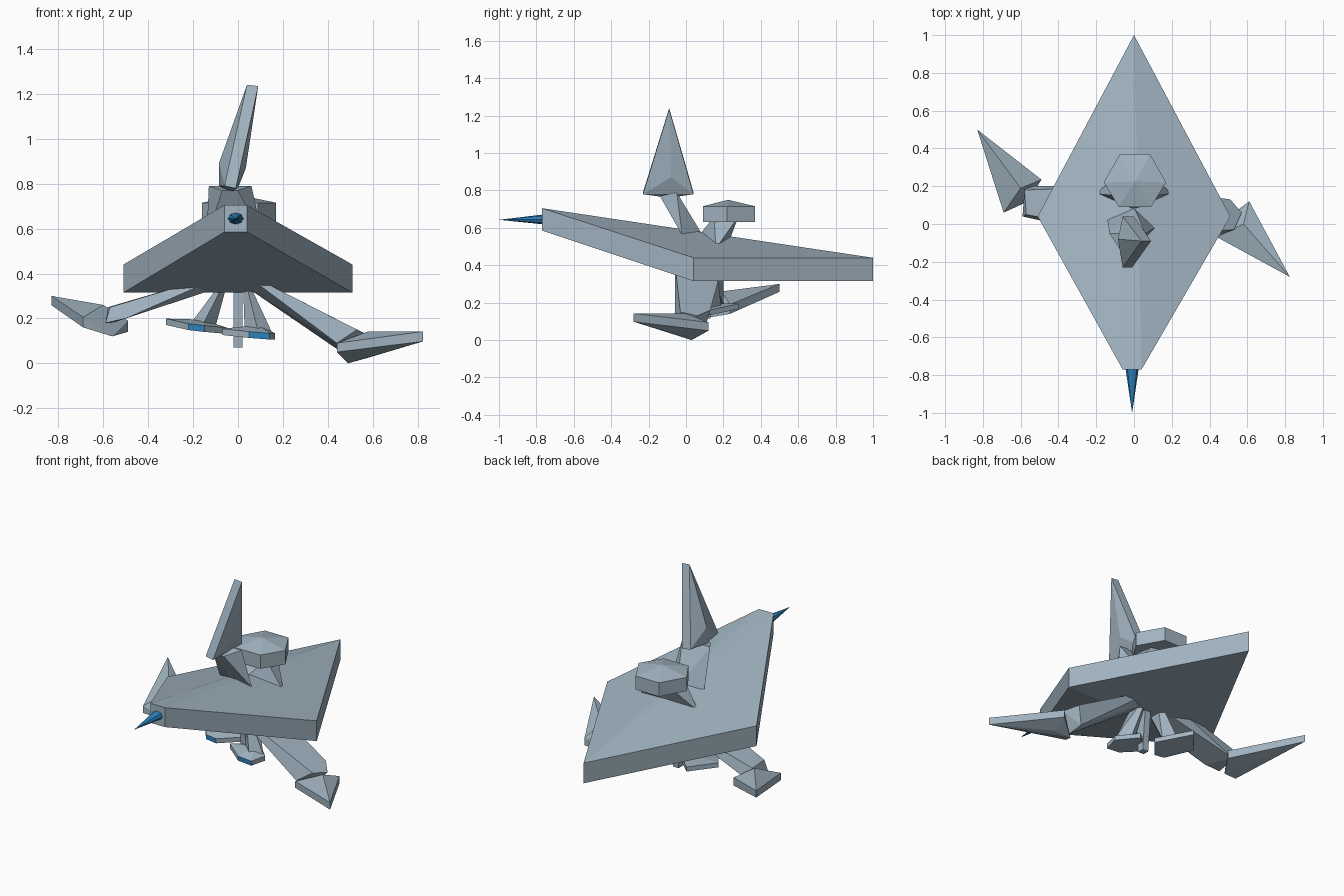
import bpy, bmesh, math
from mathutils import Vector


def material(name, rgb):
    m = bpy.data.materials.new(name)
    m.diffuse_color = (*rgb, 1)
    return m


GREY = material("pale_blue_grey", (0.36, 0.46, 0.54))
BLUE = material("bright_blue", (0.025, 0.22, 0.50))


def finish(name, bm, mats):
    bmesh.ops.recalc_face_normals(bm, faces=bm.faces[:])
    me = bpy.data.meshes.new(name)
    bm.to_mesh(me)
    bm.free()
    for m in mats:
        me.materials.append(m)
    ob = bpy.data.objects.new(name, me)
    bpy.context.collection.objects.link(ob)
    return ob


def hull(name, points, blue_front=False):
    """Faceted solid wrapped round a few corner points."""
    bm = bmesh.new()
    verts = [bm.verts.new(p) for p in points]
    res = bmesh.ops.convex_hull(bm, input=verts)
    junk = {v for v in res["geom_interior"] + res["geom_unused"]
            if isinstance(v, bmesh.types.BMVert)}
    if junk:
        bmesh.ops.delete(bm, geom=list(junk), context='VERTS')
    bmesh.ops.recalc_face_normals(bm, faces=bm.faces[:])
    if blue_front:
        for f in bm.faces:
            f.material_index = 1 if f.normal.y < -0.85 else 0
    return finish(name, bm, [GREY, BLUE])


def column(x, y, low, high):
    """Vertical pair of points, the thin rim of a plate."""
    return [(x, y, low), (x, y, high)]


# Kite-shaped body, sloping from the raised nose to the wing tips and tail
hull("body", column(-0.06, -0.77, 0.585, 0.705) + column(0.04, -0.77, 0.585, 0.705)
     + column(-0.51, 0.04, 0.315, 0.44) + column(0.51, 0.04, 0.315, 0.44)
     + column(0, 1.0, 0.315, 0.44))

# Nose spike
bm = bmesh.new()
ring = [bm.verts.new((-0.01 + 0.035 * math.cos(i * math.pi / 4), -0.765,
                      0.645 + 0.026 * math.sin(i * math.pi / 4))) for i in range(8)]
tip = bm.verts.new((-0.01, -1.0, 0.643))
for i in range(8):
    bm.faces.new((ring[i], ring[(i + 1) % 8], tip))
bm.faces.new(ring)
finish("nose_spike", bm, [BLUE])

# Upper arm and tall fin
hull("fin_arm", [(-0.14, 0.02, 0.56), (0.11, -0.02, 0.56), (0.0, 0.09, 0.56), (-0.02, -0.02, 0.56),
                 (-0.13, -0.05, 0.79), (0.06, -0.05, 0.79),
                 (-0.07, -0.14, 0.77), (0.0, -0.14, 0.77)])
hull("fin", [(-0.06, -0.23, 0.79), (-0.01, -0.23, 0.78),
             (-0.06, 0.04, 0.79), (0.0, 0.04, 0.78),
             (-0.085, -0.08, 0.89), (0.035, -0.08, 0.87),
             (-0.085, -0.08, 0.79), (-0.03, -0.09, 0.76),
             (0.04, -0.09, 1.24), (0.09, -0.09, 1.235)])

# Rear pod on a flared stem
hull("pod_stem", [(-0.2, 0.16, 0.49), (0.2, 0.16, 0.49), (0, 0.07, 0.56), (0, 0.22, 0.5),
                  (-0.09, 0.15, 0.66), (0.09, 0.15, 0.66), (-0.07, 0.28, 0.66), (0.07, 0.28, 0.66)])
pod = [(0.005, 0.225, 0.75)]
for x, y in [(0.085, 0.37), (0.17, 0.22), (0.09, 0.09)]:
    pod += column(x, y, 0.63, 0.715) + column(-x + 0.01, y, 0.63, 0.715)
hull("pod", pod)

# Splayed side legs, widening from the hip to the foot
hip = [(0, -0.06, 0.42), (0, 0.2, 0.42), (0, 0.03, 0.365), (0, 0.14, 0.365)]
hull("right_leg", hip + [(0.51, 0.13, 0.16), (0.57, 0.06, 0.13), (0.53, -0.03, 0.15),
                         (0.44, -0.06, 0.09), (0.49, 0.02, 0.03), (0.47, 0.1, 0.06)])
hull("left_leg", hip + [(-0.57, 0.05, 0.25), (-0.58, 0.18, 0.25),
                        (-0.59, 0.04, 0.18), (-0.5, 0.02, 0.2), (-0.56, 0.2, 0.18)])

# Pointed feet
hull("right_foot", column(0.825, -0.28, 0.098, 0.142) + column(0.44, -0.07, 0.05, 0.09)
     + column(0.61, 0.12, 0.05, 0.095)
     + [(0.49, 0.03, 0.0), (0.58, 0.0, 0.025), (0.58, 0.0, 0.142)])
hull("left_foot", column(-0.83, 0.5, 0.258, 0.3) + column(-0.69, 0.06, 0.16, 0.205)
     + column(-0.49, 0.235, 0.14, 0.19)
     + [(-0.56, 0.12, 0.12), (-0.6, 0.19, 0.26)])


# Small claws under the belly, with a blue front rim
def claw(side, hip_x, ankle, outline):
    x, y, z = ankle
    hull(side + "_claw_leg", [(hip_x, 0.04, 0.42), (hip_x, 0.16, 0.42),
                              (x - 0.06, y, z), (x + 0.06, y, z),
                              (x, y - 0.05, z), (x, y + 0.06, z)])
    pts = [(x, y, z + 0.03)]
    for px, py, pz in outline:
        pts += column(px, py, pz - 0.014, pz + 0.014)
    hull(side + "_claw_foot", pts, True)


claw("left", -0.03, (-0.16, 0.13, 0.165),
     [(-0.22, 0.0, 0.162), (-0.15, 0.0, 0.154), (-0.32, 0.14, 0.185),
      (-0.2, 0.28, 0.18), (-0.05, 0.12, 0.145)])
claw("right", 0.02, (0.09, 0.03, 0.14),
     [(0.05, -0.07, 0.127), (0.14, -0.07, 0.12), (0.165, 0.03, 0.12),
      (0.06, 0.13, 0.13), (-0.07, 0.02, 0.14)])

# Thin central peg
hull("belly_peg", [(sx * 0.02, 0.08 + sy * w, z) for sx in (-1, 1) for sy in (-1, 1)
                   for w, z in ((0.05, 0.42), (0.02, 0.07))])
